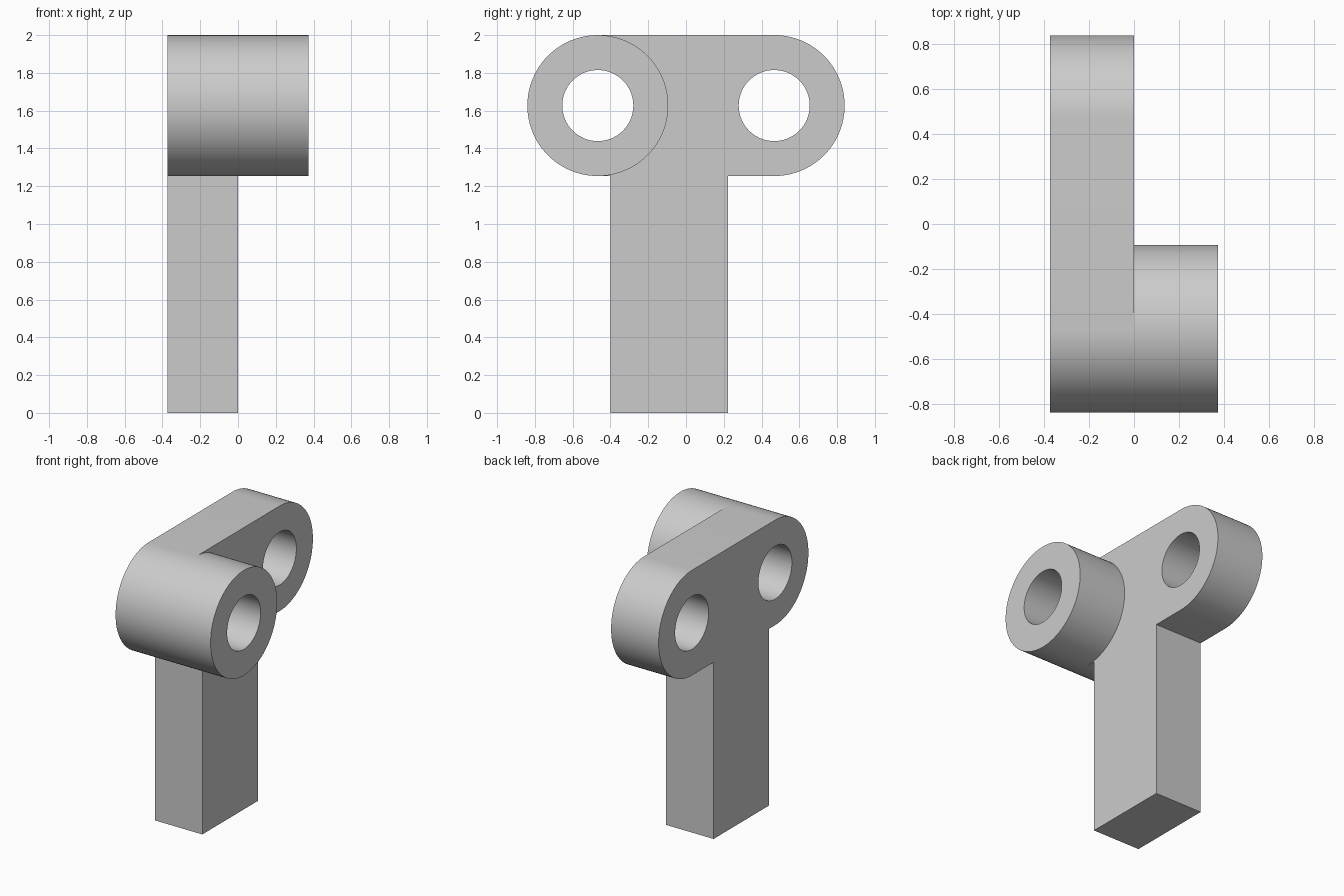
import bpy, bmesh
from math import sin, cos, radians
from mathutils import Vector

if "Cube" in bpy.data.objects:
    bpy.data.objects.remove(bpy.data.objects["Cube"], do_unlink=True)

R, HOLE = 0.373, 0.188      # lug radius and bore radius
EYE, Z = 0.467, 1.627       # eye offset along y and height
FRONT, BACK = -0.40, 0.223  # stem sides
SEG = 96

grey = bpy.data.materials.new("plain_grey")
grey.use_nodes = True
grey.diffuse_color = (0.6, 0.6, 0.6, 1)
grey.node_tree.nodes["Principled BSDF"].inputs["Base Color"].default_value = (0.6, 0.6, 0.6, 1)


def arc(y, radius, start, sweep):
    """Points on an arc in the side plane; a full sweep leaves off the repeated end."""
    n = round(SEG * sweep / 360)
    count = n if sweep == 360 else n + 1
    angles = [radians(start + sweep * i / n) for i in range(count)]
    return [(y + radius * cos(a), Z + radius * sin(a)) for a in angles]


def slab(name, loops, x0, x1):
    """Fill an outline with holes and extrude it along x."""
    bm = bmesh.new()
    edges = []
    for loop in loops:
        vs = [bm.verts.new((x0, y, z)) for y, z in loop]
        edges += [bm.edges.new((v, vs[i - 1])) for i, v in enumerate(vs)]
    bmesh.ops.triangle_fill(bm, edges=edges, use_beauty=True)
    ext = bmesh.ops.extrude_face_region(bm, geom=bm.faces[:], use_keep_orig=True)
    top = [g for g in ext["geom"] if isinstance(g, bmesh.types.BMVert)]
    bmesh.ops.translate(bm, verts=top, vec=Vector((x1 - x0, 0, 0)))
    bmesh.ops.recalc_face_normals(bm, faces=bm.faces[:])
    mesh = bpy.data.meshes.new(name)
    bm.to_mesh(mesh)
    bm.free()
    mesh.materials.append(grey)
    ob = bpy.data.objects.new(name, mesh)
    bpy.context.collection.objects.link(ob)
    bpy.ops.object.select_all(action='DESELECT')
    ob.select_set(True)
    bpy.context.view_layer.objects.active = ob
    bpy.ops.object.shade_smooth_by_angle(angle=radians(30))
    return ob


# T-shaped plate with rounded arms, square stem and two bores
foot = Z - R
outline = (arc(-EYE, R, 90, 180)
           + [(FRONT, foot), (FRONT, 0), (BACK, 0), (BACK, foot)]
           + arc(EYE, R, 270, 180))
bores = [arc(y, HOLE, 0, 360) for y in (-EYE, EYE)]
slab("bracket_plate", [outline] + bores, -R, 0)

# Hollow boss standing out from the front eye
slab("front_boss", [arc(-EYE, R, 0, 360), bores[0]], 0, R)
